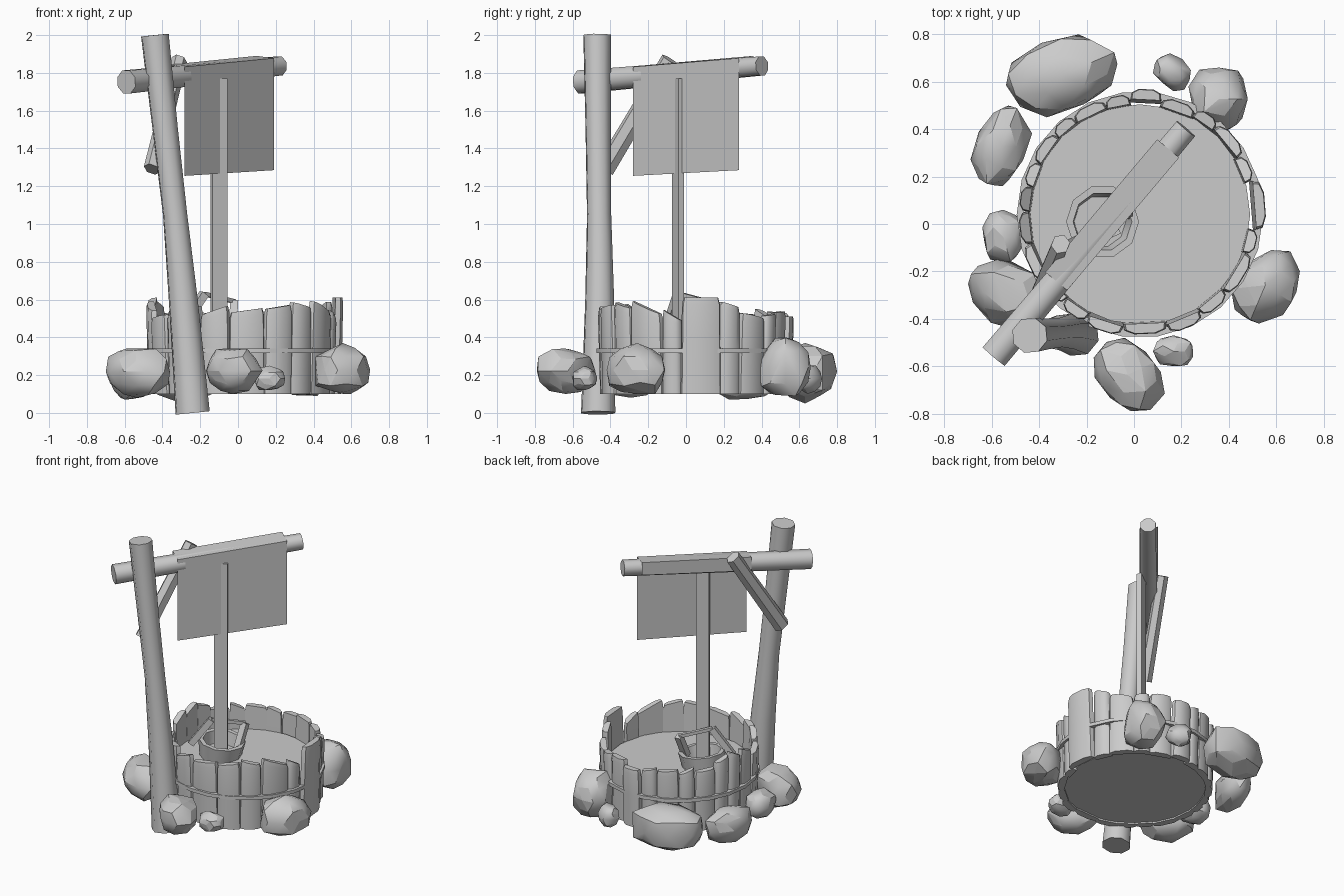
import bpy, bmesh, math, random
from mathutils import Vector, Matrix

random.seed(7)
if "Cube" in bpy.data.objects:
    bpy.data.objects.remove(bpy.data.objects["Cube"])

grey = bpy.data.materials.new("plain grey")
grey.use_nodes = True
grey.diffuse_color = (0.6, 0.6, 0.6, 1)
grey.node_tree.nodes["Principled BSDF"].inputs["Base Color"].default_value = (0.6, 0.6, 0.6, 1)

CENTRE = Vector((0.025, 0.04, 0))


def finish(name, bm, angle=50):
    bmesh.ops.recalc_face_normals(bm, faces=bm.faces)
    mesh = bpy.data.meshes.new(name)
    bm.to_mesh(mesh)
    bm.free()
    obj = bpy.data.objects.new(name, mesh)
    bpy.context.collection.objects.link(obj)
    mesh.materials.append(grey)
    bpy.ops.object.select_all(action='DESELECT')
    obj.select_set(True)
    bpy.context.view_layer.objects.active = obj
    bpy.ops.object.shade_smooth_by_angle(angle=math.radians(angle))


def loft(bm, rings, capped=True):
    """Skin a list of equal closed rings of points."""
    loops = [[bm.verts.new(p) for p in ring] for ring in rings]
    n = len(loops[0])
    for a, b in zip(loops, loops[1:]):
        for i in range(n):
            j = (i + 1) % n
            bm.faces.new((a[i], a[j], b[j], b[i]))
    if capped:
        bm.faces.new(loops[0])
        bm.faces.new(loops[-1])


def pole(name, path, radii, sides, turn=0.0, flat=1.0):
    """Tapered timber along a path; flat squashes its cross-section."""
    pts = [Vector(p) for p in path]
    axis = (pts[-1] - pts[0]).normalized()
    side = axis.cross(Vector((0, 0, 1)) if abs(axis.z) < 0.9 else Vector((0, 1, 0))).normalized()
    up = side.cross(axis)
    angles = [turn + math.tau * i / sides for i in range(sides)]
    bm = bmesh.new()
    loft(bm, [[p + side * math.cos(a) * r * flat + up * math.sin(a) * r for a in angles]
              for p, r in zip(pts, radii)])
    finish(name, bm)


def circle(r, z, sides, centre):
    return [centre + Vector((r * math.cos(math.tau * i / sides), r * math.sin(math.tau * i / sides), z))
            for i in range(sides)]


# Water filling the tub
bm = bmesh.new()
loft(bm, [circle(0.46, 0.11, 24, CENTRE), circle(0.465, 0.37, 24, CENTRE)])
finish("water", bm)


# Wall staves with ragged slanted tops
def stave(index, angle, half, top, slant, push):
    out = Vector((math.cos(angle), math.sin(angle), 0))
    along = Vector((-out.y, out.x, 0))
    outline = [(-1, 0.0), (-0.95, 0.03), (-0.5, 0.048), (0.5, 0.048), (0.95, 0.03), (1, 0.0)]
    rings = []
    for level in (0, 0.55, 0.93, 1):
        shrink = 1 - 0.06 * level - (0.08 if level == 1 else 0)
        lean = 0.45 + push + 0.015 * level
        ring = []
        for t, r in outline:
            z = 0.1 + (top + slant * t - 0.1) * level
            ring.append(CENTRE + along * (t * half * shrink) + out * (lean + r * shrink)
                        + Vector((0, 0, z)))
        rings.append(ring)
    bm = bmesh.new()
    loft(bm, rings)
    finish(f"wall_stave_{index}", bm)


STAVES = 22
widths = [random.uniform(0.65, 1.25) for _ in range(STAVES)]
widths[0] = 1.35
unit = math.tau / sum(widths)
angle = 0.08
for i, w in enumerate(widths):
    proud = i in (0, STAVES // 4)
    stave(i, angle, w * unit * 0.25, 0.61 if i == 0 else random.uniform(0.505, 0.585),
          0 if proud else random.uniform(-0.035, 0.035), 0.02 if proud else random.uniform(-0.006, 0.008))
    angle += unit * (w + widths[(i + 1) % STAVES]) / 2

# Hoop around the wall
bm = bmesh.new()
loft(bm, [circle(r, z, 22, CENTRE) for r, z in
          ((0.49, 0.318), (0.52, 0.318), (0.52, 0.342), (0.49, 0.342), (0.49, 0.318))], False)
finish("hoop", bm)

# Post, crossbeam and brace
pole("post", [(-0.24, -0.465, 0), (-0.29, -0.457, 0.6), (-0.333, -0.46, 1.05),
              (-0.385, -0.465, 1.5), (-0.44, -0.47, 2)], [0.095, 0.08, 0.067, 0.07, 0.077], 8, 0.3)
pole("crossbeam", [(-0.591, -0.558, 1.752), (0.219, 0.402, 1.837)], [0.066, 0.054], 8, math.pi / 8)
pole("brace", [(-0.455, -0.43, 1.29), (-0.31, -0.085, 1.87)], [0.054, 0.05], 6, 0.5, 0.8)

# Cloth folded over the beam
a, b = Vector((-0.282, -0.28, 0)), Vector((0.19, 0.28, 0))
across = Vector((-0.092, 0.077, 0))
bm = bmesh.new()
fold = [(0, 1.255, 1.285), (0, 1.832, 1.878), (1, 1.842, 1.89), (1, 1.745, 1.8)]
rows = [(bm.verts.new(a + across * k + Vector((0, 0, zl))),
         bm.verts.new(b + across * k + Vector((0, 0, zr)))) for k, zl, zr in fold]
for p, q in zip(rows, rows[1:]):
    bm.faces.new((p[0], p[1], q[1], q[0]))
finish("cloth", bm)

# Hanging rope
bm = bmesh.new()
section = [(-0.055, -0.04), (-0.07, -0.01), (-0.145, -0.05), (-0.135, -0.075)]
loft(bm, [[(x, y, z) for x, y in section] for z in (0.4, 1.77)])
finish("rope", bm)

# Bucket with an open, slightly tilted cup
hub = Vector((-0.14, 0.01, 0))
bm = bmesh.new()
loft(bm, [circle(r, z, 10, hub) for r, z in
          ((0.125, 0.3), (0.155, 0.48), (0.125, 0.48), (0.11, 0.39))])
tilt = Matrix.Rotation(math.radians(7), 4, 'Y')
bmesh.ops.rotate(bm, verts=bm.verts, cent=hub + Vector((0, 0, 0.42)), matrix=tilt)
finish("bucket", bm)

# Bucket handle
bail = [(-0.3, -0.1, 0.45), (-0.18, -0.04, 0.63), (-0.02, 0.11, 0.59), (-0.03, 0.04, 0.43)]
for i, (p, q) in enumerate(zip(bail, bail[1:])):
    r = 0.016 if i == 1 else 0.03
    pole(f"bucket_handle_{i}", [p, q], [r, r], 4, math.pi / 4)


# Boulders fitted to their extents: x, y and z ranges, then the turn of the long axis
def boulder(index, xs, ys, zs, turn):
    bm = bmesh.new()
    bmesh.ops.create_icosphere(bm, subdivisions=2, radius=1)
    for v in bm.verts:
        v.co = Vector([math.copysign(abs(c) ** 0.9, c) for c in v.co]) * random.uniform(0.86, 1.08)
        v.co.x *= 1.35 if turn else 1
    hull = bmesh.ops.convex_hull(bm, input=bm.verts)
    bmesh.ops.delete(bm, geom=[v for v in hull["geom_interior"] if isinstance(v, bmesh.types.BMVert)],
                     context='VERTS')
    bmesh.ops.rotate(bm, verts=bm.verts, matrix=Matrix.Rotation(turn, 3, 'Z'))
    for axis, (lo, hi) in enumerate((xs, ys, zs)):
        values = [v.co[axis] for v in bm.verts]
        low, span = min(values), max(values) - min(values)
        for v in bm.verts:
            v.co[axis] = lo + (v.co[axis] - low) / span * (hi - lo)
    finish(f"boulder_{index}", bm, 35)


boulders = [
    ((-0.54, -0.07), (0.45, 0.80), (0.05, 0.37), 0.5),
    ((-0.69, -0.43), (0.16, 0.50), (0.07, 0.32), 1.1),
    ((-0.64, -0.47), (-0.16, 0.06), (0.10, 0.28), 0),
    ((-0.70, -0.36), (-0.45, -0.15), (0.08, 0.34), -0.5),
    ((-0.17, 0.13), (-0.79, -0.48), (0.10, 0.34), -0.7),
    ((0.08, 0.25), (-0.60, -0.47), (0.12, 0.25), 0),
    ((0.41, 0.70), (-0.42, -0.11), (0.10, 0.37), 0.6),
    ((0.23, 0.48), (0.38, 0.66), (0.09, 0.40), 0),
    ((0.08, 0.24), (0.56, 0.72), (0.10, 0.25), -0.7),
]
for i, data in enumerate(boulders):
    boulder(i, *data)
